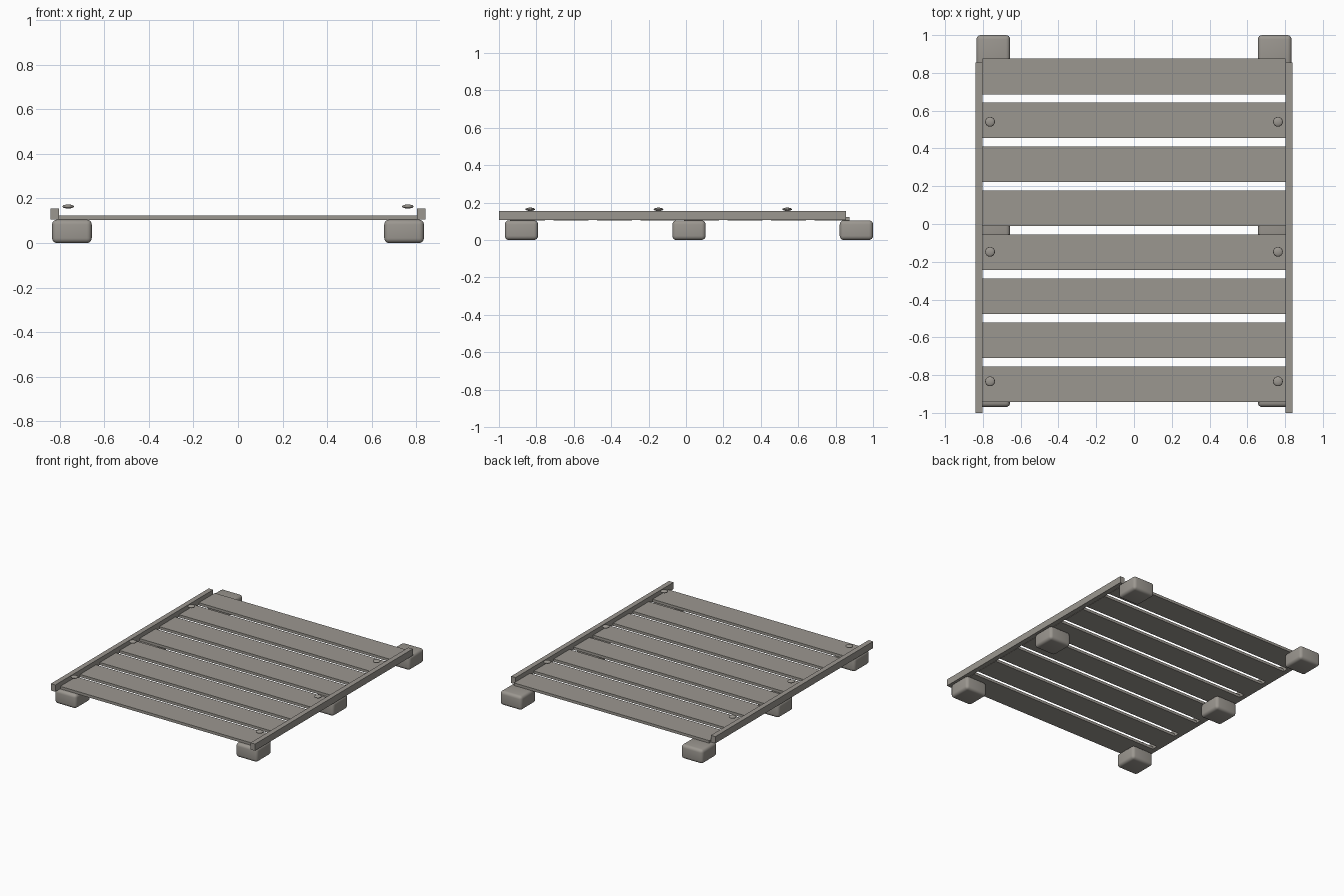
import bpy

if "Cube" in bpy.data.objects:
    bpy.data.objects.remove(bpy.data.objects["Cube"])

wood = bpy.data.materials.new("weathered grey wood")
wood.diffuse_color = (0.33, 0.31, 0.28, 1)
wood.use_nodes = True
wood.node_tree.nodes["Principled BSDF"].inputs["Base Color"].default_value = wood.diffuse_color


def box(name, lo, hi, bevel=0.0):
    """Axis-aligned box between two corners, optionally rounded."""
    bpy.ops.mesh.primitive_cube_add(size=1, location=[(a + b) / 2 for a, b in zip(lo, hi)])
    ob = bpy.context.object
    ob.name = name
    ob.scale = [b - a for a, b in zip(lo, hi)]
    bpy.ops.object.transform_apply(location=False, rotation=False, scale=True)
    ob.data.materials.append(wood)
    if bevel:
        m = ob.modifiers.new("rounding", 'BEVEL')
        m.width = bevel
        m.segments = 4
        bpy.ops.object.shade_smooth()
    return ob


# Deck planks, evenly spaced from front to back
for i in range(8):
    y = -0.848 + i * 0.2327
    box(f"plank_{i + 1}", (-0.803, y - 0.094, 0.104), (0.803, y + 0.094, 0.124))

for side, label in ((-1, "left"), (1, "right")):
    # Side rail
    xs = sorted((side * 0.803, side * 0.84))
    box(f"{label}_rail", (xs[0], -1.0, 0.106), (xs[1], 0.855, 0.156))

    # Rounded feet
    xs = sorted((side * 0.656, side * 0.834))
    for y, place in ((-0.88, "front"), (0.016, "middle"), (0.911, "back")):
        box(f"{label}_{place}_foot", (xs[0], y - 0.089, 0.0), (xs[1], y + 0.089, 0.105), 0.022)

    # Flattened bolt heads hovering just above the planks
    for y, place in ((-0.833, "front"), (-0.147, "middle"), (0.541, "back")):
        bpy.ops.mesh.primitive_uv_sphere_add(segments=16, ring_count=8, radius=1,
                                             location=(side * 0.762, y, 0.164))
        bolt = bpy.context.object
        bolt.name = f"{label}_{place}_bolt"
        bolt.scale = (0.026, 0.026, 0.009)
        bpy.ops.object.transform_apply(location=False, rotation=False, scale=True)
        bpy.ops.object.shade_smooth()
        bolt.data.materials.append(wood)
